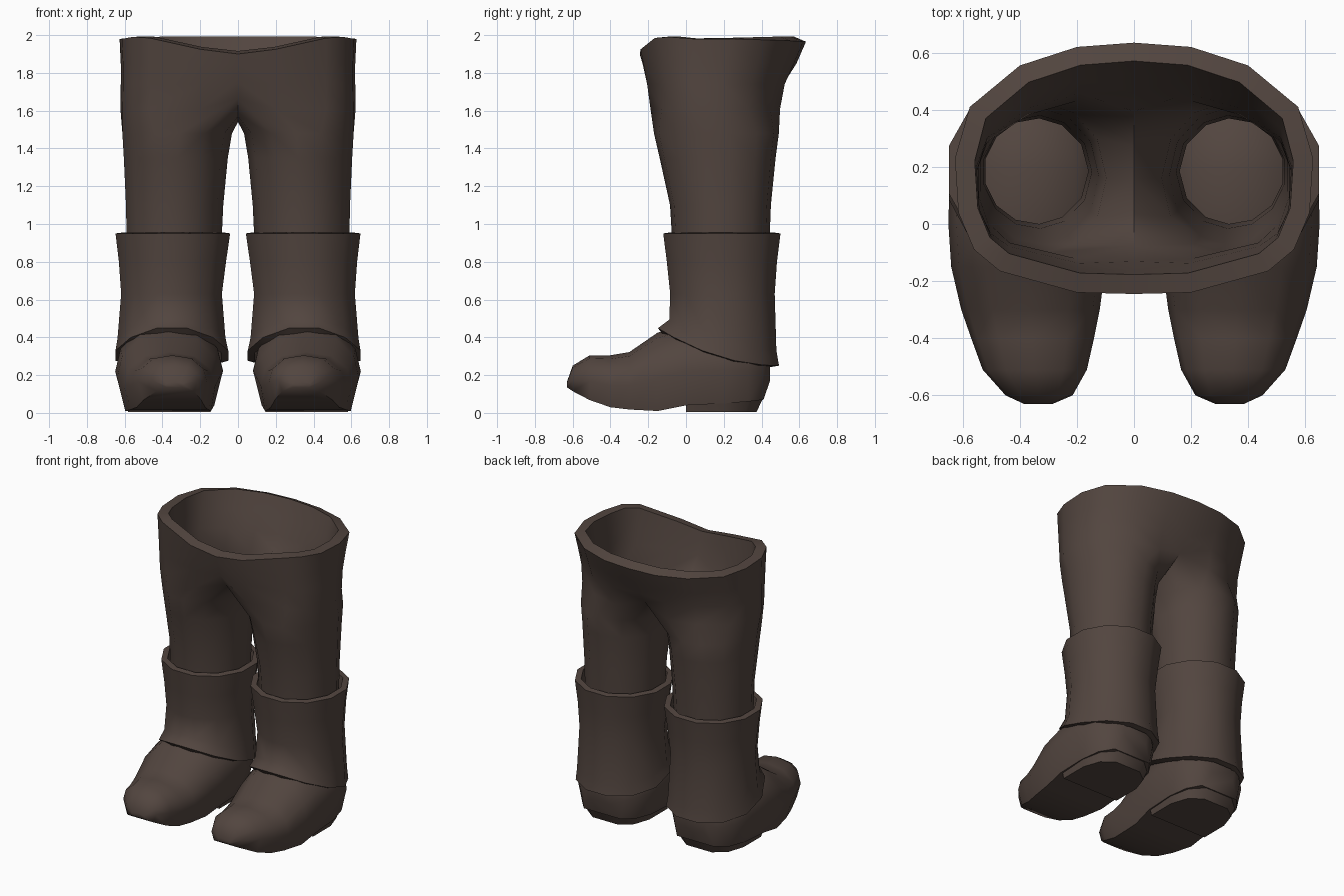
import bpy, bmesh
from math import cos, sin, radians, tau

cube = bpy.data.objects.get("Cube")
if cube:
    bpy.data.objects.remove(cube, do_unlink=True)

leather = bpy.data.materials.new("dark brown leather")
leather.use_nodes = True
colour = (0.085, 0.06, 0.05, 1)
leather.diffuse_color = colour
bsdf = leather.node_tree.nodes["Principled BSDF"]
bsdf.inputs["Base Color"].default_value = colour
bsdf.inputs["Roughness"].default_value = 0.8


def finish(bm, name, thickness=0.0, sharp=40):
    """Mirror the left half to the right, thicken it and shade it."""
    bmesh.ops.recalc_face_normals(bm, faces=bm.faces)
    mesh = bpy.data.meshes.new(name)
    bm.to_mesh(mesh)
    bm.free()
    mesh.materials.append(leather)
    ob = bpy.data.objects.new(name, mesh)
    bpy.context.collection.objects.link(ob)
    mirror = ob.modifiers.new("mirror", 'MIRROR')
    mirror.merge_threshold = 0.001
    if thickness:
        shell = ob.modifiers.new("shell", 'SOLIDIFY')
        shell.thickness = thickness
        shell.offset = -1
    bpy.ops.object.select_all(action='DESELECT')
    ob.select_set(True)
    bpy.context.view_layer.objects.active = ob
    bpy.ops.object.convert(target='MESH')
    bpy.ops.object.shade_smooth_by_angle(angle=radians(sharp))


def bridge(bm, a, b, closed=True):
    n = len(a)
    for i in range(n if closed else n - 1):
        j = (i + 1) % n
        bm.faces.new((a[i], a[j], b[j], b[i]))


def loft(rings, caps=False):
    bm = bmesh.new()
    rows = [[bm.verts.new(p) for p in ring] for ring in rings]
    for a, b in zip(rows, rows[1:]):
        bridge(bm, a, b)
    if caps:
        bm.faces.new(rows[0])
        bm.faces.new(rows[-1])
    return bm


# Trousers: a leg tube whose inner side becomes the crotch, then an open waist
OUTER, INNER = 10, 3
angles = [120 - i * 240 / 9 for i in range(OUTER)] + [-150, -180, -210]


def leg_ring(z, x0, x1, y0, y1):
    cx, cy, rx, ry = (x0 + x1) / 2, (y0 + y1) / 2, (x1 - x0) / 2, (y1 - y0) / 2
    return [(cx + rx * cos(radians(a)), cy + ry * sin(radians(a)), z) for a in angles]


waist = [(0, .635, 1.965), (.2, .62, 1.965), (.4, .555, 1.97), (.575, .41, 1.975),
         (.627, .23, 1.98), (.615, .04, 1.98), (.56, -.09, 1.99),
         (.47, -.165, 1.985), (.2, -.24, 1.925), (0, -.245, 1.9)]


def hip_ring(z, y0, y1, width, crease):
    """Waist outline scaled down, its centre pressed in and raised by the crease."""
    ring = []
    for i, (x, y, _) in enumerate(waist):
        y = y0 + (y + .245) / .88 * (y1 - y0)
        if i in (0, OUTER - 1):
            ring.append((x, y + (crease if i else -crease), z + crease))
        else:
            ring.append((x * width, y, z))
    return ring


bm = loft([leg_ring(.85, .09, .595, -.07, .44), leg_ring(1.1, .078, .6, -.085, .45),
           leg_ring(1.35, .054, .612, -.14, .475), leg_ring(1.48, .032, .62, -.17, .492)])
bm.verts.ensure_lookup_table()
leg_top = list(bm.verts)[-(OUTER + INNER):]
hips = [hip_ring(1.61, -.192, .51, .993, .055), hip_ring(1.74, -.21, .535, .99, .012),
        hip_ring(1.85, -.23, .585, .99, 0), waist]
rows = [[bm.verts.new(p) for p in ring] for ring in hips]
saddle = [bm.verts.new(p) for p in ((0, 0, 1.57), (0, .16, 1.54), (0, .31, 1.58))]
bridge(bm, leg_top, rows[0] + saddle)
for a, b in zip(rows, rows[1:]):
    bridge(bm, a, b, closed=False)
finish(bm, "trousers", 0.07, 60)


# Boot shafts: flared cuff, slightly waisted, with a slanting hem
def shaft_ring(z, cx, cy, rx, ry):
    ring = []
    for i in range(12):
        a = tau * (i + .5) / 12
        x, y = cx + rx * 1.03 * cos(a), cy + ry * 1.03 * sin(a)
        hem = .25 + .2 * ((.49 - y) / .64) ** 2
        ring.append((x, y, z if z > .2 else hem + z))
    return ring


finish(loft([shaft_ring(.95, .345, .19, .305, .312), shaft_ring(.8, .347, .19, .285, .293),
             shaft_ring(.63, .352, .193, .268, .278), shaft_ring(.08, .352, .195, .287, .285),
             shaft_ring(0, .35, .172, .3, .322)]), "boot_shafts", 0.04, 60)

# Feet: cross-sections from toe to heel (y, inner x, outer x, bottom z, top z)
sections = [(-.63, .285, .385, .135, .165), (-.6, .215, .45, .115, .25),
            (-.51, .165, .53, .068, .305), (-.4, .14, .57, .03, .305),
            (-.3, .12, .605, .018, .322), (-.15, .1, .64, .01, .425),
            (0, .08, .65, .04, .47), (.2, .08, .645, .05, .47),
            (.33, .115, .61, .06, .45), (.41, .19, .53, .07, .39), (.445, .26, .46, .17, .34)]
half = [(.84, 0), (1, .42), (.9, .7), (.55, .93)]
profile = half + [(0, 1)] + [(-w, h) for w, h in reversed(half)]
rings = [[((x0 + x1) / 2 + w * (x1 - x0) / 2, y, z0 + h * (z1 - z0)) for w, h in profile]
         for y, x0, x1, z0, z1 in sections]
finish(loft(rings, caps=True), "feet", sharp=52)

# Heel blocks
side = [(.225, 0), (.225, .2), (.185, .32), (.1, .385)]
plan = side + [(-x, y) for x, y in reversed(side)]
finish(loft([[(.363 + x * s, y * s, z) for x, y in plan]
             for z, s in ((.005, .97), (.07, 1.05))], caps=True), "heels")
